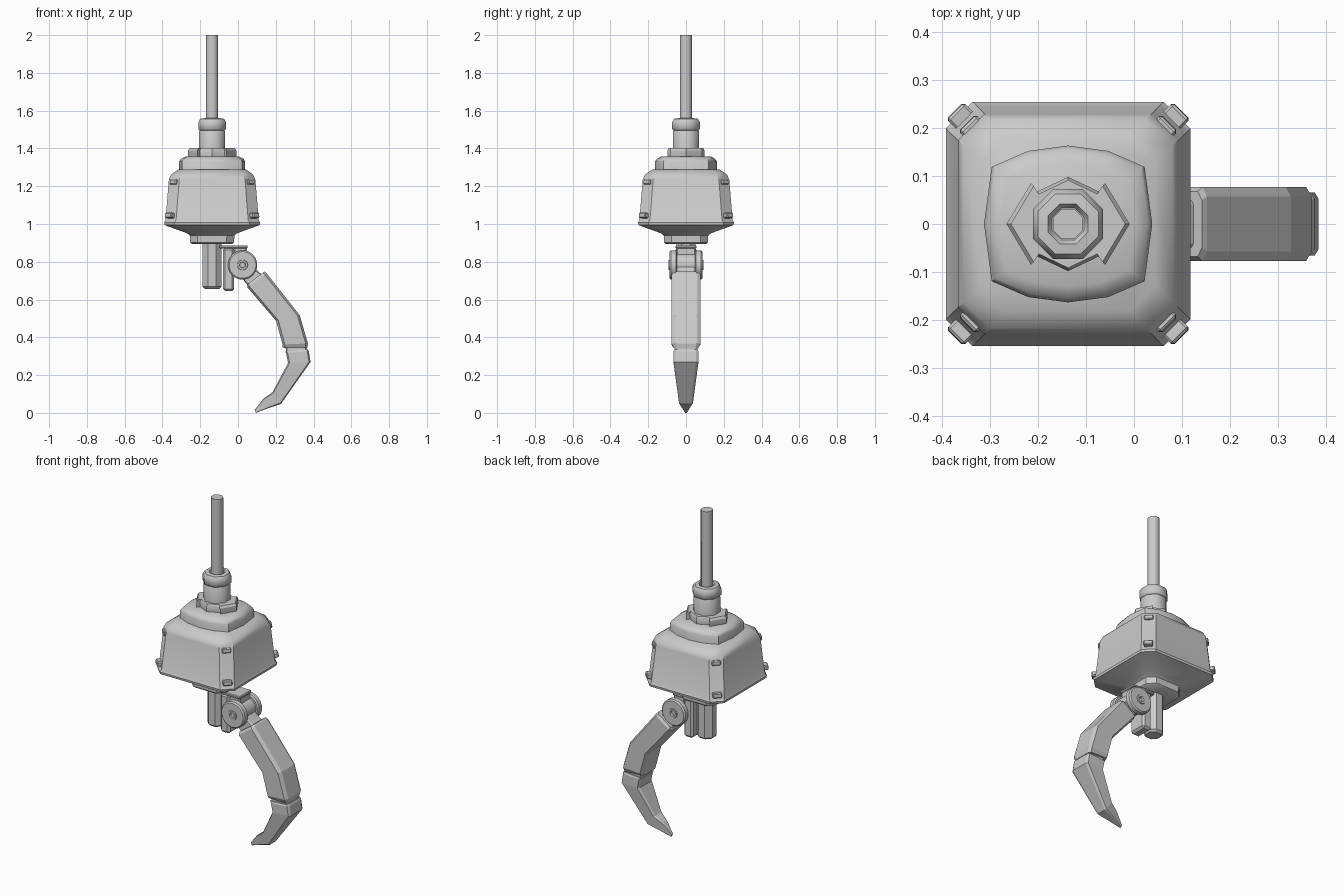
import bpy, bmesh
from math import sin, cos, pi, radians
from mathutils import Matrix, Vector

if "Cube" in bpy.data.objects:
    bpy.data.objects.remove(bpy.data.objects["Cube"])

AX = -0.137                      # x of the vertical body axis
PIVOT = Vector((0.024, 0, 0.783))  # claw hinge


def loft(name, rings, angle=30, matrix=None):
    """Skin a stack of equal-length point loops and cap both ends."""
    bm = bmesh.new()
    loops = [[bm.verts.new(p) for p in ring] for ring in rings]
    n = len(loops[0])
    for a, b in zip(loops, loops[1:]):
        for i in range(n):
            j = (i + 1) % n
            bm.faces.new((a[i], a[j], b[j], b[i]))
    bm.faces.new(loops[0][::-1])
    bm.faces.new(loops[-1])
    if matrix:
        bm.transform(matrix)
    bmesh.ops.recalc_face_normals(bm, faces=bm.faces)
    me = bpy.data.meshes.new(name)
    bm.to_mesh(me)
    bm.free()
    ob = bpy.data.objects.new(name, me)
    bpy.context.collection.objects.link(ob)
    bpy.ops.object.select_all(action='DESELECT')
    ob.select_set(True)
    bpy.context.view_layer.objects.active = ob
    if angle:
        bpy.ops.object.shade_smooth_by_angle(angle=radians(angle))
    return ob


def lathe(name, profile, n, matrix=None, angle=30):
    """Turn a (radius, z) profile; sides face the axes."""
    s = [(2 * i + 1) * pi / n for i in range(n)]
    rings = [[(r * cos(a), r * sin(a), z) for a in s] for r, z in profile]
    return loft(name, rings, angle, matrix or Matrix.Translation((AX, 0, 0)))


def outline_stack(name, outline, levels, angle=30):
    """Stack a plan outline at (scale, z) levels on the body axis."""
    return loft(name, [[(AX + x * s, y * s, z) for x, y in outline] for s, z in levels], angle)


def cut_square(h, c, z):
    """Square ring with cut corners."""
    k = h - c
    return [(AX + x, y, z) for x, y in ((h, -k), (h, k), (k, h), (-k, h),
                                        (-h, k), (-h, -k), (-k, -h), (k, -h))]


def box(name, size, matrix, bevel=0.006):
    x, y, z = (s / 2 for s in size)
    ob = loft(name, [[(-x, -y, h), (x, -y, h), (x, y, h), (-x, y, h)] for h in (-z, z)], 0, matrix)
    m = ob.modifiers.new("bevel", 'BEVEL')
    m.width, m.segments = bevel, 1
    return ob


def limb(name, stations):
    """Claw link: stations are (inner x, z, outer x, z, half width, chamfer)."""
    rings = []
    for ix, iz, ox, oz, w, c in stations:
        i, o = Vector((ix, 0, iz)), Vector((ox, 0, oz))
        d = (o - i).normalized() * c * 0.6
        k, y = w - c, Vector((0, 1, 0))
        rings.append([i - y * k, i + d - y * w, o - d - y * w, o - y * k,
                      o + y * k, o - d + y * w, i + d + y * w, i + y * k])
    return loft(name, rings, 0)


# Cable and cable gland
lathe("cable", [(0.034, 1.5), (0.034, 2.0)], 8, angle=50)
lathe("gland_neck", [(0.074, 1.38), (0.074, 1.49), (0.068, 1.5)], 8, angle=50)
lathe("gland_cap", [(0.07, 1.495), (0.079, 1.502), (0.079, 1.54), (0.068, 1.557),
                    (0.045, 1.56), (0.036, 1.545)], 8, angle=50)

# Notched locking nut
q = [(0.128, 0), (0.077, 0.085), (0.065, 0.067), (0, 0.098)]
half = q + [(-x, y) for x, y in q[2::-1]]
nut = half + [(x, -y) for x, y in half[-2:0:-1]]
outline_stack("locking_nut", nut, [(0.95, 1.34), (1, 1.36), (1, 1.39), (0.93, 1.402)])

# Collar on top of the housing
q = [(0.175, 0), (0.159, 0.119), (0.083, 0.152), (0, 0.163)]
half = q + [(-x, y) for x, y in q[2::-1]]
collar = half + [(x, -y) for x, y in half[-2:0:-1]]
outline_stack("collar", collar, [(1, 1.26), (1, 1.33), (0.95, 1.345), (0.8, 1.358)], 40)

# Tapered housing with a funnel underside
loft("housing", [cut_square(h, c, z) for h, c, z in (
    (0.105, 0.04, 0.893), (0.116, 0.04, 0.903), (0.118, 0.04, 0.94), (0.135, 0.045, 0.952),
    (0.235, 0.055, 0.988), (0.252, 0.055, 0.995), (0.254, 0.055, 1.008), (0.247, 0.056, 1.02),
    (0.229, 0.055, 1.235), (0.217, 0.055, 1.262), (0.18, 0.05, 1.288))], 35)

# Corner bolts
for k in range(4):
    for r, z in ((0.280, 1.222), (0.3155, 1.045)):
        m = (Matrix.Translation((AX, 0, 0)) @ Matrix.Rotation(pi / 4 + k * pi / 2, 4, 'Z')
             @ Matrix.Translation((r, 0, z)) @ Matrix.Rotation(radians(-6), 4, 'Y'))
        box("corner_bolt", (0.034, 0.05, 0.028), m, 0.005)

# Actuator post
lathe("actuator_post", [(0.042, 0.657), (0.054, 0.668), (0.054, 0.9)], 8, angle=30)

# Hinge bracket
box("bracket_plate", (0.15, 0.11, 0.016), Matrix.Translation((-0.024, 0, 0.879)), 0.004)
box("bracket_strap", (0.06, 0.11, 0.23), Matrix.Translation((-0.05, 0, 0.76)), 0.012)
box("bracket_web", (0.07, 0.1, 0.06), Matrix.Translation((0.012, 0, 0.845)), 0.006)

# Hinge discs and barrel
for side in (-1, 1):
    m = Matrix.Translation(PIVOT) @ Matrix.Rotation(-side * pi / 2, 4, 'X')
    lathe("hinge_disc", [(0.07, 0.048), (0.078, 0.054), (0.078, 0.08), (0.071, 0.087),
                         (0.028, 0.087), (0.026, 0.092), (0.016, 0.092), (0.014, 0.08)], 20, m)
lathe("hinge_barrel", [(0.06, -0.05), (0.06, 0.05)], 20,
      Matrix.Translation(PIVOT) @ Matrix.Rotation(pi / 2, 4, 'X'))

# Claw links
limb("claw_root", [(0.0, 0.755, 0.055, 0.80, 0.045, 0.008), (0.035, 0.695, 0.105, 0.75, 0.048, 0.008),
                   (0.065, 0.665, 0.14, 0.722, 0.05, 0.008)])
limb("upper_claw", [(0.048, 0.680, 0.141, 0.748, 0.068, 0.018), (0.050, 0.664, 0.152, 0.738, 0.077, 0.02),
                    (0.202, 0.487, 0.327, 0.517, 0.077, 0.02), (0.236, 0.362, 0.37, 0.368, 0.077, 0.02),
                    (0.237, 0.345, 0.366, 0.342, 0.066, 0.018)])
limb("claw_knuckle", [(0.25, 0.37, 0.36, 0.37, 0.055, 0.01), (0.255, 0.315, 0.365, 0.315, 0.055, 0.01)])
limb("claw_tip", [(0.249, 0.326, 0.37, 0.336, 0.062, 0.012), (0.254, 0.318, 0.375, 0.326, 0.066, 0.014),
                  (0.265, 0.264, 0.384, 0.27, 0.066, 0.014), (0.183, 0.11, 0.228, 0.048, 0.037, 0.01),
                  (0.137, 0.077, 0.16, 0.025, 0.022, 0.006), (0.088, 0.016, 0.095, 0.0, 0.005, 0.002)])
